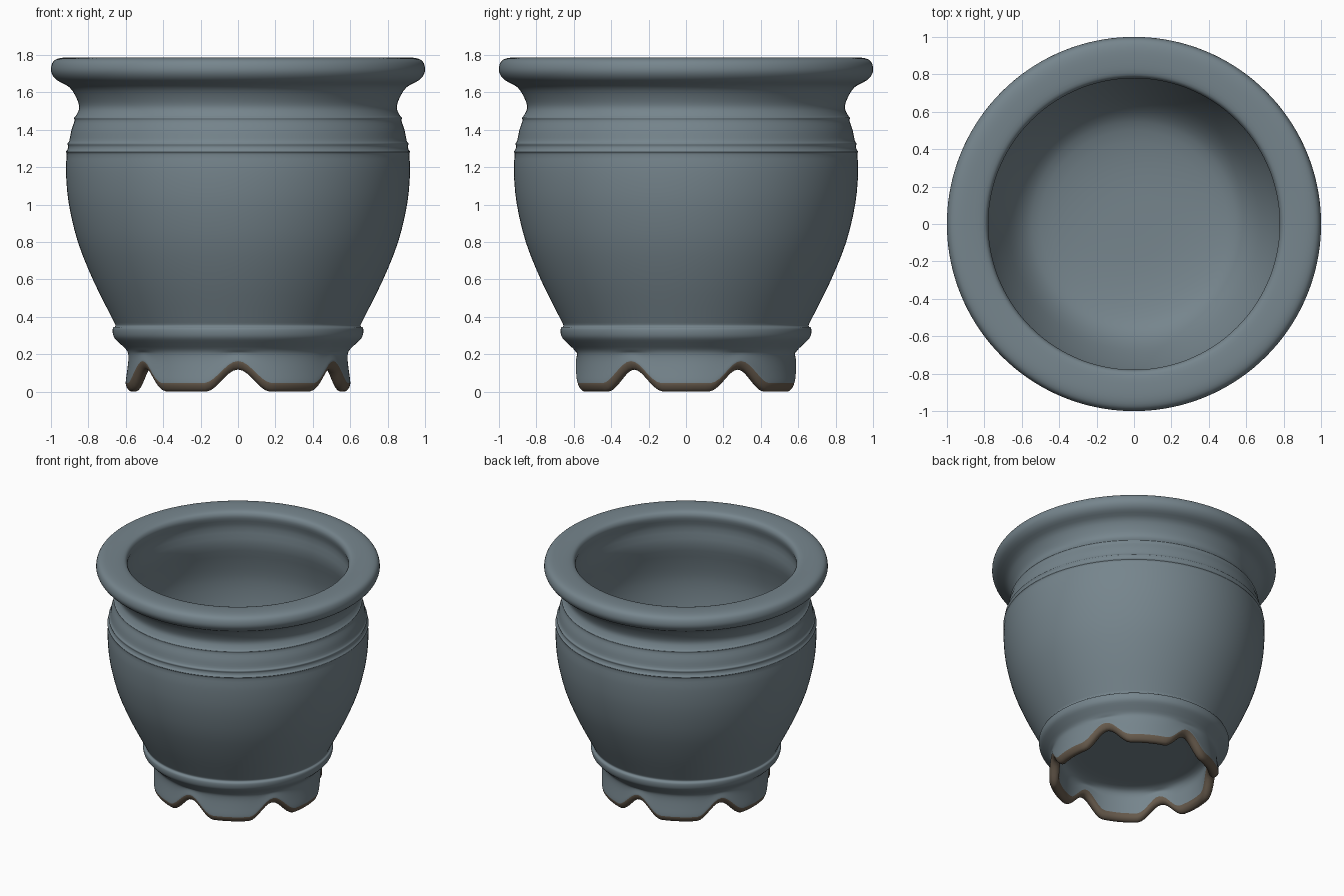
import bpy, bmesh, math
from mathutils import Vector

if "Cube" in bpy.data.objects:
    bpy.data.objects.remove(bpy.data.objects["Cube"])

SEG = 144      # steps around the pot
SUB = 3        # smoothing steps between profile points

# Closed half-section (radius, height): underside, foot, outside, rim, inside
PROFILE = [
    (0, .24), (.30, .24), (.46, .235), (.515, .20), (.525, .12), (.53, .055),
    (.535, .025), (.55, .008), (.567, .004), (.585, .012), (.598, .035),
    (.60, .06), (.592, .12), (.586, .18), (.592, .22), (.625, .255),
    (.66, .29), (.67, .32), (.668, .345), (.655, .357), (.675, .40),
    (.77, .59), (.855, .80), (.905, 1.01), (.92, 1.18), (.916, 1.27),
    (.921, 1.285), (.912, 1.298), (.908, 1.315), (.912, 1.33), (.902, 1.345),
    (.891, 1.40), (.874, 1.452), (.877, 1.467), (.866, 1.48), (.849, 1.52),
    (.862, 1.57), (.90, 1.63), (.965, 1.667), (.994, 1.70), (1.0, 1.735),
    (.985, 1.772), (.945, 1.788), (.88, 1.79), (.81, 1.783), (.785, 1.765),
    (.78, 1.73), (.80, 1.65), (.795, 1.52), (.835, 1.36), (.86, 1.20),
    (.845, 1.0), (.79, .78), (.70, .57), (.61, .43), (.50, .36),
    (.28, .325), (0, .32),
]


def smooth_profile(points):
    """Catmull-Rom curve through the section points."""
    p = [Vector(v) for v in points]
    p = [p[0]] + p + [p[-1]]
    out = []
    for i in range(1, len(p) - 2):
        a, b, c, d = p[i - 1:i + 3]
        for k in range(SUB):
            t = k / SUB
            out.append(.5 * (2 * b + (c - a) * t + (2 * a - 5 * b + 4 * c - d) * t * t
                             + (3 * b - a - 3 * c + d) * t ** 3))
    return out + [p[-1]]


def arch(angle):
    """1 at the middle of each of the six foot arches, 0 on the flat feet."""
    deg = math.degrees(angle) % 60 - 30
    t = min(abs(deg) / 18, 1)
    return .5 * (1 + math.cos(math.pi * t))


def material(name, colour):
    m = bpy.data.materials.new(name)
    m.diffuse_color = (*colour, 1)
    m.use_nodes = True
    m.node_tree.nodes["Principled BSDF"].inputs["Base Color"].default_value = m.diffuse_color
    return m


rows = smooth_profile(PROFILE)
bm = bmesh.new()
rings = []
for r, z in rows:
    ring = []
    # scalloped lower edge: lift fades out towards the foot's top
    fade = 1 - min(max((z - .05) / .17, 0), 1)
    for s in range(SEG):
        a = 2 * math.pi * s / SEG
        f = arch(a) * fade
        rad = max(r, 0) - .012 * f
        ring.append(bm.verts.new((rad * math.cos(a), rad * math.sin(a), z + .118 * f)))
    rings.append(ring)

for i in range(len(rings) - 1):
    bare = max(rows[i].y, rows[i + 1].y) < .056   # unglazed lower edge
    for s in range(SEG):
        n = (s + 1) % SEG
        face = bm.faces.new((rings[i][s], rings[i][n], rings[i + 1][n], rings[i + 1][s]))
        face.smooth = True
        face.material_index = 1 if bare else 0

bmesh.ops.remove_doubles(bm, verts=bm.verts, dist=.0003)
bmesh.ops.recalc_face_normals(bm, faces=bm.faces)
bm.verts.ensure_lookup_table()
low = min(v.co.z for v in bm.verts)
bmesh.ops.translate(bm, verts=bm.verts, vec=(0, 0, -low))

mesh = bpy.data.meshes.new("glazed_pot")
bm.to_mesh(mesh)
bm.free()
mesh.materials.append(material("slate blue glaze", (.181, .235, .266)))
mesh.materials.append(material("bare brown clay", (.135, .103, .073)))
bpy.context.collection.objects.link(bpy.data.objects.new("glazed_pot", mesh))
